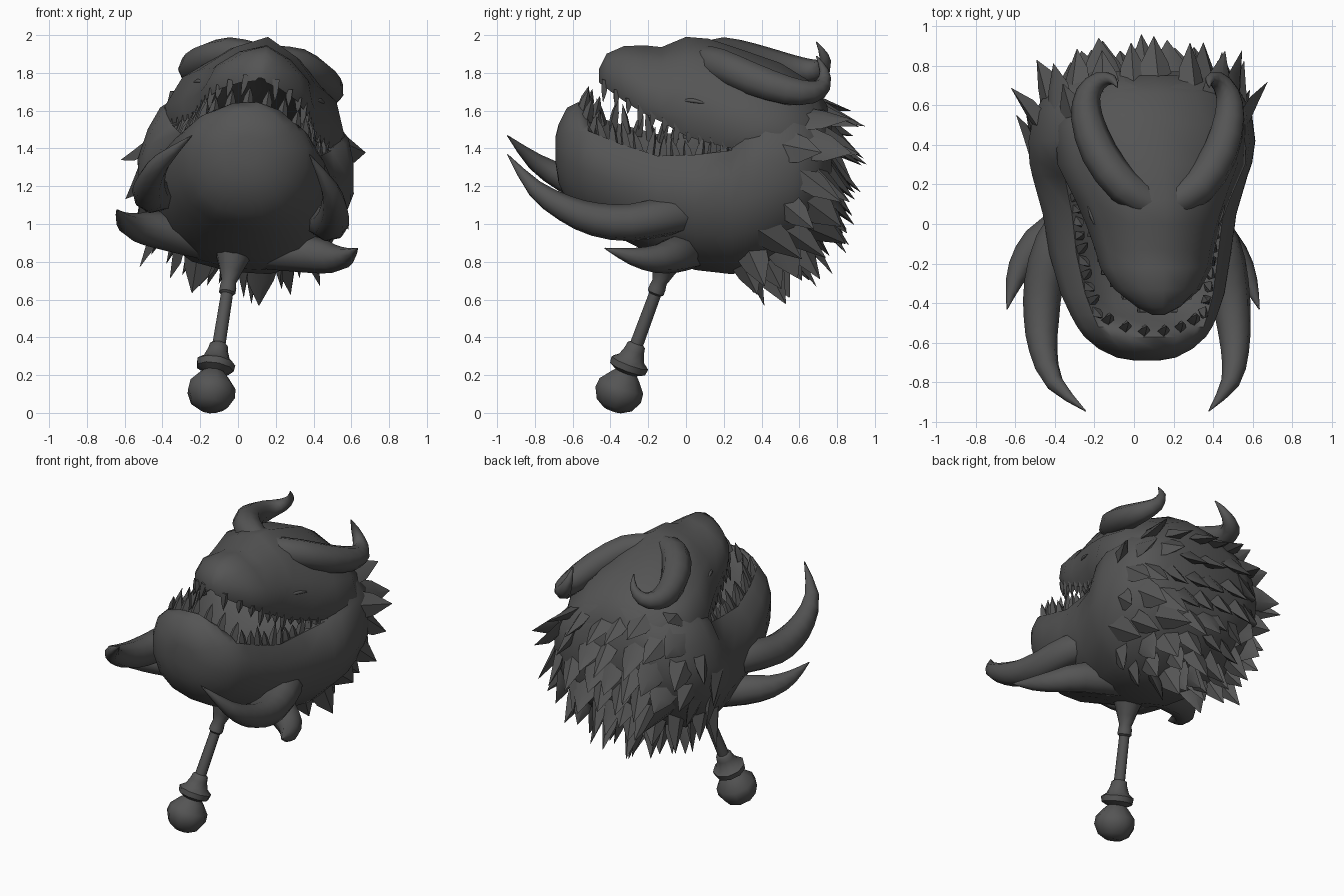
import bpy, bmesh, math, random
from mathutils import Vector, Matrix
from mathutils.bvhtree import BVHTree

if "Cube" in bpy.data.objects:
    bpy.data.objects.remove(bpy.data.objects["Cube"])

random.seed(4)
grey = bpy.data.materials.new("dark_grey")
grey.diffuse_color = (0.09, 0.09, 0.09, 1)
grey.use_nodes = True
grey.node_tree.nodes["Principled BSDF"].inputs["Base Color"].default_value = grey.diffuse_color
# everything is modelled upright, then leaned sideways by this matrix
LEAN = (Matrix.Translation((0.04, 0, 1.25)) @ Matrix.Rotation(math.radians(9.1), 4, 'Y')
        @ Matrix.Translation((0, 0, -1.25)))


def finish(bm, name, angle=60):
    bmesh.ops.recalc_face_normals(bm, faces=bm.faces)
    me = bpy.data.meshes.new(name)
    bm.to_mesh(me)
    bm.free()
    me.transform(LEAN)
    me.materials.append(grey)
    me.shade_smooth()
    me.set_sharp_from_angle(angle=math.radians(angle))
    ob = bpy.data.objects.new(name, me)
    bpy.context.collection.objects.link(ob)


def loft(bm, rings):
    vs = [[bm.verts.new(p) for p in r] for r in rings]
    n = len(vs[0])
    for a, b in zip(vs, vs[1:]):
        for i in range(n):
            j = (i + 1) % n
            bm.faces.new((a[i], a[j], b[j], b[i]))
    bm.faces.new(vs[0])
    bm.faces.new(vs[-1])


def mirrored(half):
    """Close a half section running from the centre line round to the centre line."""
    return half + [(-x, y, z) for x, y, z in half[-2:0:-1]]


def tube(bm, pts, sides=8):
    """Tapered tube through (x, y, z, radius) points, rounded by a spline."""
    P = [Vector(p) for p in pts]
    P = [P[0] * 2 - P[1]] + P + [P[-1] * 2 - P[-2]]
    path = []
    for i in range(1, len(P) - 2):
        a, b, c, d = P[i - 1:i + 3]
        for t in (0, 0.5):
            path.append(0.5 * (2 * b + (c - a) * t + (2 * a - 5 * b + 4 * c - d) * t ** 2
                               + (3 * b - a - 3 * c + d) * t ** 3))
    path.append(P[-2])
    rings, up = [], Vector((0, 0, 1))
    for i, p in enumerate(path):
        tan = (path[min(i + 1, len(path) - 1)] - path[max(i - 1, 0)]).to_3d().normalized()
        up = (up - tan * up.dot(tan)).normalized()
        side = tan.cross(up)
        r = max(p.w, 0.003)
        rings.append([p.to_3d() + (up * math.cos(k) + side * math.sin(k)) * r
                      for k in [math.tau * j / sides for j in range(sides)]])
    loft(bm, rings)


def spike(bm, base, direction, length, width, thick, hook=0.0, out=None):
    """Flattened four-sided spike with a bent middle."""
    d = Vector(direction).normalized()
    side = d.cross(out or Vector((0, 0, 1)))
    side = side.normalized() if side.length > 0.05 else Vector((1, 0, 0))
    up = side.cross(d)
    rings = []
    for t, s in ((-0.3, 1.0), (0.4, 0.72), (1.0, 0.02)):
        c = base + d * length * t + up * hook * t * t
        rings.append([c + side * width * s, c + up * thick * s,
                      c - side * width * s, c - up * thick * s])
    loft(bm, rings)


def lerp_row(rows, y):
    for a, b in zip(rows, rows[1:]):
        if a[0] <= y <= b[0]:
            t = (y - a[0]) / (b[0] - a[0])
            return [p + (q - p) * t for p, q in zip(a, b)]


# jaw and body: y, half width, bottom, rim height, mouth depth (negative = domed)
BODY = [(-0.69, 0.06, 1.32, 1.45, -0.02), (-0.675, 0.15, 1.22, 1.48, -0.05),
        (-0.63, 0.24, 1.12, 1.51, -0.11), (-0.57, 0.31, 1.05, 1.53, -0.12),
        (-0.52, 0.345, 1.01, 1.54, -0.07), (-0.46, 0.375, 0.98, 1.52, 0.12),
        (-0.35, 0.42, 0.93, 1.48, 0.18), (-0.15, 0.465, 0.83, 1.42, 0.16),
        (0.05, 0.495, 0.76, 1.43, 0.10), (0.24, 0.55, 0.74, 1.46, 0.03),
        (0.31, 0.57, 0.75, 1.50, -0.36), (0.42, 0.58, 0.78, 1.54, -0.30),
        (0.57, 0.555, 0.86, 1.55, -0.25), (0.69, 0.48, 0.97, 1.53, -0.18),
        (0.77, 0.33, 1.12, 1.48, -0.10)]
SECTION = [(0, 0), (0.38, 0.03), (0.72, 0.16), (0.93, 0.38), (1, 0.62), (0.95, 0.84)]
rings = []
for y, hw, zb, zt, dep in BODY:
    half = [(fx * hw, y, zb + fz * (zt - zb)) for fx, fz in SECTION]
    half += [((0.78 if y < 0.28 else 0.87) * hw, y, zt), (0.67 * hw, y, zt - dep * 0.35),
             (0.4 * hw, y, zt - dep * 0.8), (0, y, zt - dep)]
    rings.append(mirrored(half))
bm = bmesh.new()
loft(bm, rings)
bmesh.ops.recalc_face_normals(bm, faces=bm.faces)
tree = BVHTree.FromBMesh(bm)
finish(bm, "jaw_and_body")

# snout and skull: y, half width, mouth edge, ridge height
HEAD = [(-0.46, 0.03, 1.76, 1.83), (-0.42, 0.11, 1.74, 1.91), (-0.33, 0.22, 1.69, 1.95),
        (-0.22, 0.285, 1.63, 1.955), (-0.13, 0.305, 1.59, 1.945), (0.0, 0.345, 1.52, 2.0),
        (0.12, 0.395, 1.49, 1.99), (0.3, 0.48, 1.46, 1.93), (0.5, 0.49, 1.45, 1.86),
        (0.66, 0.41, 1.44, 1.76), (0.75, 0.26, 1.45, 1.63)]
ROOF = [(0, 0.28), (0.6, 0.22), (0.93, 0), (1, 0.2), (0.86, 0.55), (0.48, 0.83), (0, 1)]
bm = bmesh.new()
loft(bm, [mirrored([(fx * hw, y, zb + fz * (zt - zb)) for fx, fz in ROOF])
          for y, hw, zb, zt in HEAD])
finish(bm, "snout_and_skull")

# brow lids above the small eyes
bm = bmesh.new()
for s in (1, -1):
    tube(bm, [(s * 0.31, -0.01, 1.71, 0.006), (s * 0.33, 0.04, 1.71, 0.012),
              (s * 0.35, 0.1, 1.70, 0.004)], 6)
finish(bm, "eyelids")

# horns and tusks
CURVES = {
    "horns": [(0.04, 0.10, 1.88, 0.08), (0.19, 0.19, 1.875, 0.092), (0.31, 0.36, 1.82, 0.092),
              (0.365, 0.54, 1.77, 0.08), (0.355, 0.66, 1.76, 0.064), (0.30, 0.725, 1.79, 0.045),
              (0.25, 0.73, 1.86, 0.025), (0.235, 0.69, 1.935, 0.003)],
    "large_tusks": [(0.30, 0.10, 1.11, 0.09), (0.42, -0.1, 1.105, 0.105), (0.475, -0.3, 1.08, 0.10),
                    (0.49, -0.48, 1.10, 0.09), (0.49, -0.64, 1.16, 0.072),
                    (0.45, -0.80, 1.26, 0.047), (0.315, -0.945, 1.42, 0.003)],
    "small_tusks": [(0.12, 0.05, 0.88, 0.10), (0.40, -0.05, 0.90, 0.10), (0.53, -0.16, 0.895, 0.075),
                    (0.60, -0.29, 0.92, 0.045), (0.645, -0.43, 0.97, 0.003)]}
for name, pts in CURVES.items():
    bm = bmesh.new()
    for s in (1, -1):
        tube(bm, [(s * x, y, z, r) for x, y, z, r in pts])
    finish(bm, name)

# lower teeth along the jaw rim
bm = bmesh.new()
for i in range(12):
    y = -0.45 + 0.72 * i / 11
    _, hw, zb, zt, _ = lerp_row(BODY, y)
    for s in (1, -1):
        h = (0.13 if i < 6 else 0.08) * random.uniform(0.7, 1.15)
        spike(bm, Vector((s * 0.72 * hw, y, zt)), (-s * 0.1, random.uniform(-0.3, 0.3), 1), h, 0.03, 0.03)
for x, y, z in ((0.05, -0.54, 1.63), (0.14, -0.52, 1.60), (0.22, -0.48, 1.55)):
    for s in (1, -1):
        spike(bm, Vector((s * x, y, z)), (0, 0.25, 1), 0.1, 0.033, 0.033)
finish(bm, "lower_teeth", 25)

# upper teeth along the snout edge
bm = bmesh.new()
for i in range(12):
    y = -0.43 + 0.7 * i / 11
    _, hw, zb, zt = lerp_row(HEAD, y)
    h = (0.075 if i % 3 else 0.115) * random.uniform(0.8, 1.1) * (1 if y < 0 else 0.7)
    for s in (1, -1):
        spike(bm, Vector((s * 0.9 * hw, y, zb + 0.01)), (s * 0.1, -0.1, -1), h, 0.026, 0.026)
finish(bm, "upper_teeth", 25)

# shaggy mane: overlapping spikes over the back of the body
bm = bmesh.new()
centre = Vector((0, 0.3, 1.25))
for row in range(8):
    lat = math.radians(-70 + 15.5 * row)
    n = max(7, round(12 * math.cos(lat)))
    for k in range(n):
        az = math.radians(96) * (2 * (k + 0.5 * (row % 2)) / n - 1 + 0.5 / n) + random.uniform(-0.08, 0.08)
        d = Vector((math.sin(az) * math.cos(lat), math.cos(az) * math.cos(lat), math.sin(lat)))
        hit, nor, _, _ = tree.ray_cast(centre, d)
        if hit is None or hit.y < 0.24 + (hit.z - 0.75) * 0.3:
            continue
        if nor.dot(d) < 0:
            nor = -nor
        # lie nearly flat along the surface, sweeping back and down
        low = row < 3
        flow = Vector((0, 0.45 if low else 0.75, -0.9 if low else -0.6 if row < 6 else -0.25))
        flow -= nor * flow.dot(nor) * (0.3 if low else 0.8)
        aim = flow.normalized() + nor * random.uniform(0.3, 0.6)
        spike(bm, hit - nor * 0.02, aim, random.uniform(0.17, 0.25),
              random.uniform(0.08, 0.11), 0.038, 0.025, nor)
finish(bm, "mane", 40)

# handle with pommel, ring and collars, turned round a tilted axis
PROFILE = [(0, 0.05), (0.03, 0.10), (0.09, 0.13), (0.14, 0.125), (0.195, 0.08), (0.215, 0.06),
           (0.235, 0.10), (0.27, 0.105), (0.295, 0.072), (0.34, 0.055), (0.37, 0.05),
           (0.38, 0.036), (0.66, 0.033), (0.67, 0.045), (0.7, 0.045), (0.73, 0.04),
           (0.79, 0.06), (0.87, 0.09)]
tilt = Matrix.Translation((0, -0.39, 0.0)) @ Matrix.Rotation(math.radians(-20), 4, 'X')
bm = bmesh.new()
loft(bm, [[tilt @ Vector((r * math.cos(a), r * math.sin(a), t))
           for a in [math.tau * j / 9 for j in range(9)]] for t, r in PROFILE])
finish(bm, "handle", 45)
